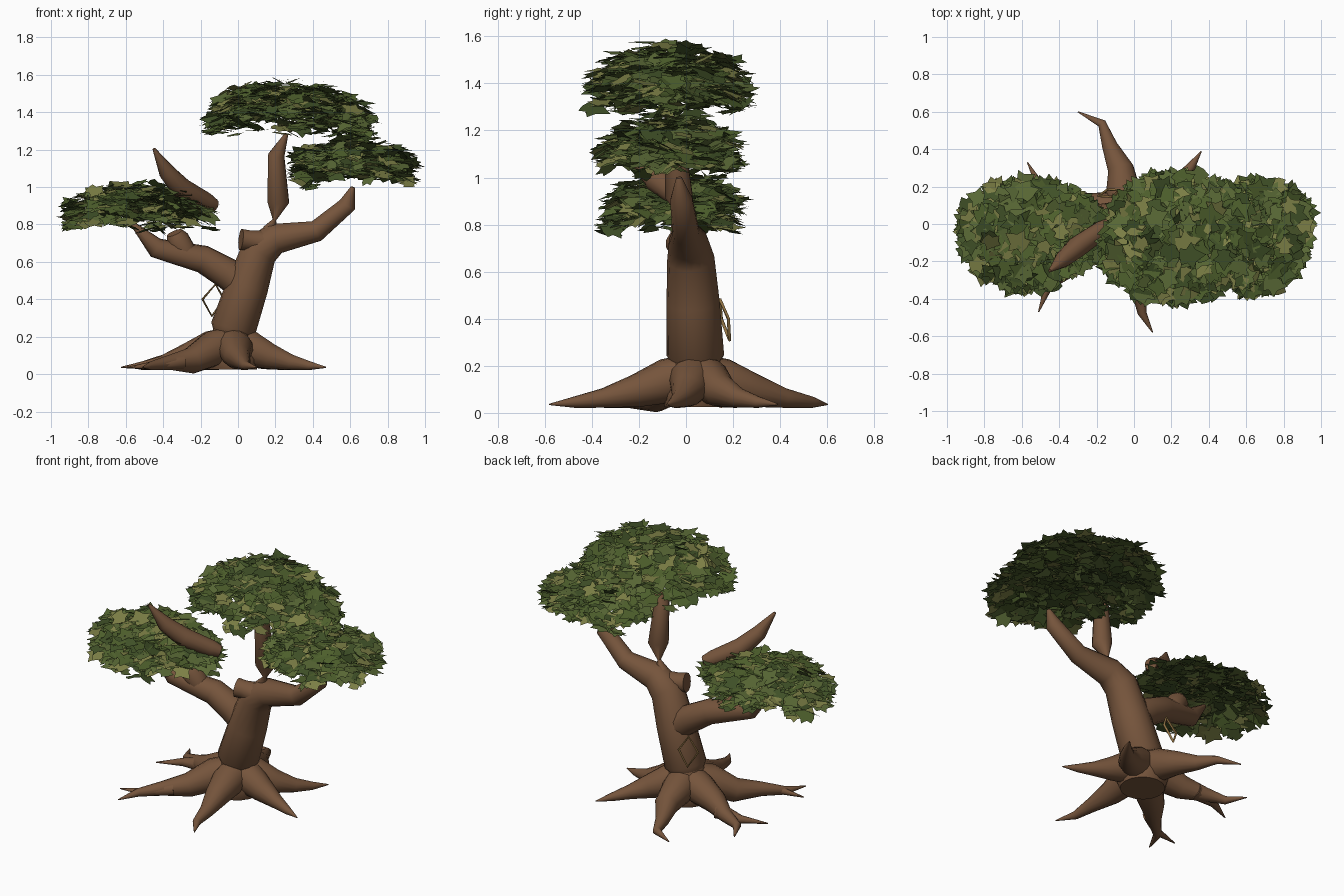
import bpy, bmesh, math, random
from mathutils import Vector, Matrix, Euler

if "Cube" in bpy.data.objects:
    bpy.data.objects.remove(bpy.data.objects["Cube"])

random.seed(7)


def material(name, rgb):
    m = bpy.data.materials.new(name)
    m.diffuse_color = (*rgb, 1)
    m.use_nodes = True
    m.node_tree.nodes["Principled BSDF"].inputs["Base Color"].default_value = m.diffuse_color
    return m


bark = material("bark", (0.18, 0.09, 0.045))
twig = material("twig", (0.3, 0.18, 0.06))
greens = [material("leaf_%d" % i, c) for i, c in enumerate(
    [(0.05, 0.08, 0.02), (0.075, 0.115, 0.025), (0.1, 0.14, 0.036), (0.2, 0.21, 0.06)])]


def finish(bm, name, mats, smooth=True):
    me = bpy.data.meshes.new(name)
    bm.to_mesh(me)
    bm.free()
    ob = bpy.data.objects.new(name, me)
    bpy.context.collection.objects.link(ob)
    for m in mats:
        me.materials.append(m)
    if smooth:
        bpy.ops.object.select_all(action='DESELECT')
        ob.select_set(True)
        bpy.context.view_layer.objects.active = ob
        bpy.ops.object.shade_smooth_by_angle(angle=math.radians(55))
    return ob


def tube(name, path, sides=12, mat=bark, closed=False):
    """Tapered limb through (x, y, z, radius) stations."""
    pts = [Vector(p[:3]) for p in path]
    n = len(pts)
    bm = bmesh.new()
    rings, u = [], None
    for i, p in enumerate(pts):
        a = pts[i - 1] if (i or closed) else p
        b = pts[(i + 1) % n] if (i < n - 1 or closed) else p
        t = ((p - a).normalized() + (b - p).normalized()).normalized()
        if u is None:
            u = t.orthogonal()
        u = (u - t * u.dot(t)).normalized()
        v = t.cross(u)
        ring = []
        for k in range(sides):
            w = 2 * math.pi * k / sides
            ring.append(bm.verts.new(p + (u * math.cos(w) + v * math.sin(w)) * path[i][3]))
        rings.append(ring)
    for i in range(n if closed else n - 1):
        r, s = rings[i], rings[(i + 1) % n]
        for k in range(sides):
            j = (k + 1) % sides
            bm.faces.new((r[k], r[j], s[j], s[k]))
    if not closed:
        bm.faces.new(rings[0][::-1])
        bm.faces.new(rings[-1])
    bmesh.ops.recalc_face_normals(bm, faces=bm.faces)
    return finish(bm, name, [mat])


# Trunk running on into the right branch
tube("trunk", [(-0.035, 0.04, 0.2, 0.095), (-0.025, 0.04, 0.245, 0.122), (0.05, 0.03, 0.47, 0.113),
               (0.115, 0.02, 0.66, 0.1), (0.2, 0.01, 0.725, 0.085), (0.42, 0.0, 0.765, 0.058),
               (0.585, -0.02, 0.905, 0.048), (0.615, -0.03, 1.0, 0.012)], 16)
tube("trunk_stub", [(0.15, 0.0, 0.7, 0.07), (0.06, -0.02, 0.715, 0.055), (0.015, -0.03, 0.72, 0.058)])

# Upright branch on a thin neck
tube("upright_branch", [(0.17, 0.0, 0.77, 0.04), (0.195, -0.01, 0.825, 0.01), (0.215, -0.03, 0.92, 0.06),
                        (0.205, -0.05, 1.17, 0.045), (0.26, -0.08, 1.285, 0.01)])

# Left branch, its sawn stub and the broken limb above
tube("left_branch", [(0.03, 0.04, 0.47, 0.085), (-0.06, 0.04, 0.54, 0.085), (-0.19, 0.03, 0.615, 0.075),
                     (-0.44, -0.02, 0.675, 0.055), (-0.57, -0.05, 0.81, 0.012)])
tube("left_stub", [(-0.28, 0.01, 0.65, 0.06), (-0.325, 0.0, 0.72, 0.065), (-0.34, -0.01, 0.755, 0.045)])
tube("broken_limb", [(-0.125, 0.0, 0.9, 0.035), (-0.17, -0.03, 0.92, 0.05), (-0.3, -0.12, 0.99, 0.058),
                     (-0.38, -0.19, 1.08, 0.045), (-0.45, -0.25, 1.205, 0.008)])

# Diamond-shaped twig loop on the back of the trunk
tube("twig_loop", [(-0.12, 0.145, 0.48, 0.007), (-0.19, 0.15, 0.4, 0.007),
                   (-0.14, 0.185, 0.31, 0.007), (-0.075, 0.18, 0.4, 0.007)], 6, twig, True)

# Root flare and spreading roots
HUB = Vector((-0.03, 0.04))
tube("root_flare", [(-0.03, 0.04, 0.025, 0.13), (-0.03, 0.04, 0.08, 0.15),
                    (-0.03, 0.04, 0.18, 0.125), (-0.025, 0.04, 0.25, 0.1)], 16)


def root(name, tip, bend, hook=0.0, drop=0.0):
    d = Vector(tip) - HUB
    side = Vector((-d.y, d.x))
    path = []
    for f, off, z, r in ((0, 0, 0.155, 0.1), (0.2, bend * 0.4, 0.135, 0.095), (0.4, bend, 0.093 - drop, 0.07),
                         (0.62, bend, 0.063, 0.042), (0.82, bend * 0.6 + hook, 0.045, 0.024),
                         (1, 0, 0.036, 0.003)):
        p = HUB + d * f + side * off
        path.append((p.x, p.y, z, r))
    tube(name, path, 14)


roots = [((-0.3, 0.6), -0.12, -0.07, 0), ((0.36, 0.39), -0.08, 0, 0), ((0.47, -0.08), 0.03, 0, 0),
         ((0.1, -0.58), -0.04, -0.03, 0), ((-0.51, -0.47), -0.06, -0.04, 0.022), ((-0.57, 0.33), 0.1, 0.06, 0)]
for i, args in enumerate(roots):
    root("root_%d" % (i + 1), *args)
# Fork tips of the two left-hand roots
tube("root_fork_front", [(-0.3, -0.22, 0.065, 0.04), (-0.44, -0.32, 0.048, 0.024), (-0.59, -0.34, 0.036, 0.003)], 8)
tube("root_fork_back", [(-0.33, 0.15, 0.07, 0.05), (-0.48, 0.14, 0.05, 0.026), (-0.625, 0.07, 0.036, 0.003)], 8)

# Leaf outline: right half, mirrored
HALF = [(0.0, -0.85), (0.6, -0.75), (0.5, -0.3), (1.0, 0.1), (0.45, 0.35), (0.0, 1.1)]
LEAF = HALF + [(-x, y) for x, y in HALF[-2:0:-1]]


def foliage(name, centre, rx, ry, height, thick, count):
    """Thick domed pad of jagged, mostly level leaves."""
    bm = bmesh.new()
    for _ in range(count):
        r = math.sqrt(random.random())
        a = random.uniform(0, 2 * math.pi)
        wob = 1 + 0.06 * math.sin(3 * a + centre[0] * 9)
        lump = 0.018 * math.sin(5 * a + 6 * r)
        pos = Vector(centre) + Vector((rx * r * wob * math.cos(a), ry * r * wob * math.sin(a),
                                       height * (1 - r * r) + lump - thick * random.random()))
        tilt = Euler((random.gauss(0, 0.24) - 0.2 * r * math.sin(a),
                      random.gauss(0, 0.24) + 0.2 * r * math.cos(a), 0)).to_matrix()
        m = tilt @ Matrix.Rotation(random.uniform(0, 6.28), 3, 'Z')
        s = random.uniform(0.05, 0.075)
        f = bm.faces.new([bm.verts.new(pos + m @ Vector((x * s, y * s, 0))) for x, y in LEAF])
        f.material_index = random.choices(range(4), (3, 5, 4, 2))[0]
    return finish(bm, name, greens, False)


foliage("left_foliage", (-0.55, -0.05, 0.915), 0.39, 0.285, 0.1, 0.14, 560)
foliage("right_foliage", (0.62, -0.06, 1.165), 0.325, 0.285, 0.09, 0.15, 520)
foliage("top_foliage", (0.26, -0.08, 1.45), 0.435, 0.325, 0.12, 0.16, 680)
foliage("bridge_foliage", (0.6, -0.08, 1.36), 0.1, 0.2, 0.03, 0.12, 70)
